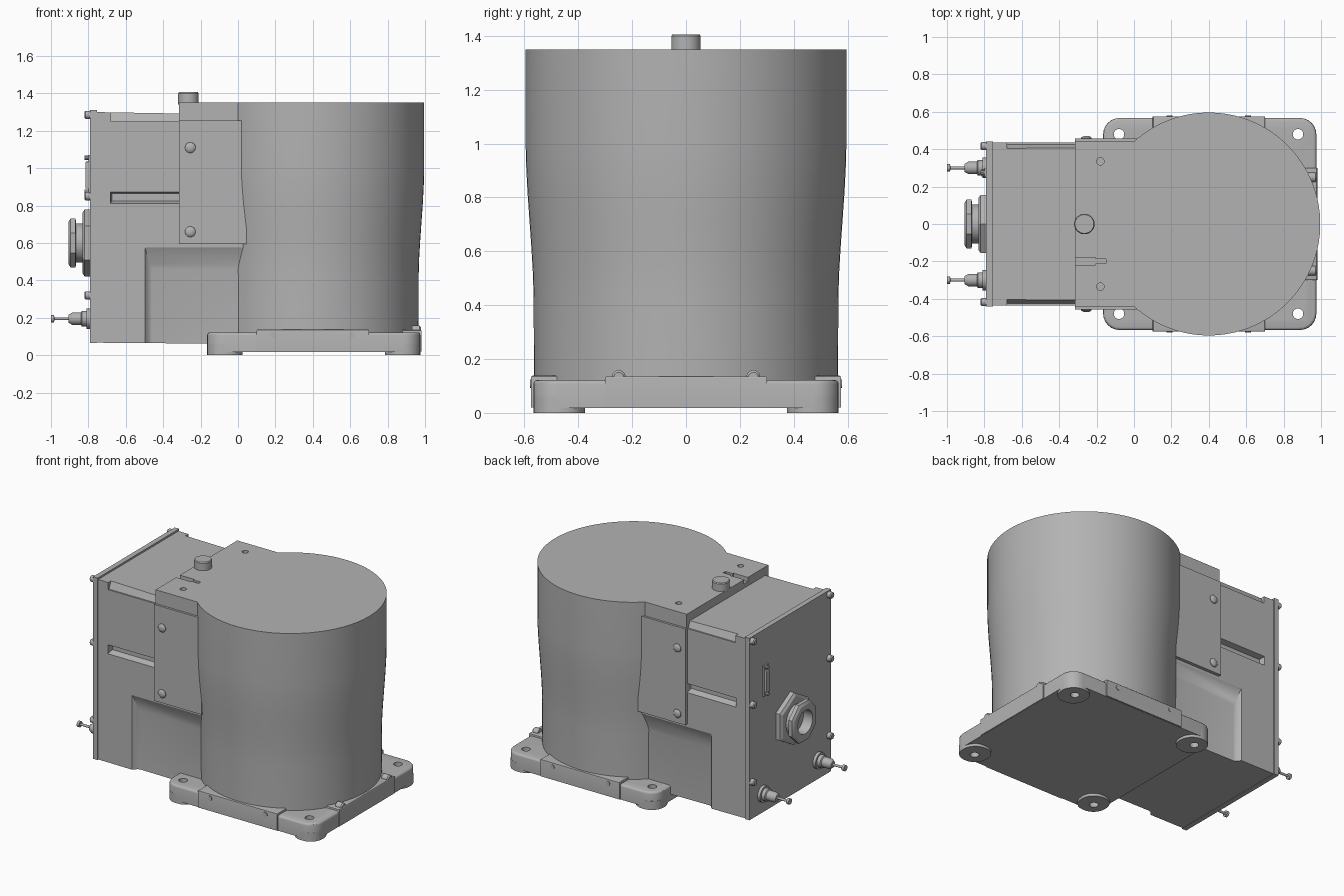
import bpy, bmesh, math
from mathutils import Matrix, Vector

if "Cube" in bpy.data.objects:
    bpy.data.objects.remove(bpy.data.objects["Cube"])

grey = bpy.data.materials.new("machine_grey")
grey.use_nodes = True
grey.diffuse_color = (0.45, 0.45, 0.45, 1)
grey.node_tree.nodes["Principled BSDF"].inputs["Base Color"].default_value = (0.45, 0.45, 0.45, 1)


def finish(name, bm):
    bmesh.ops.recalc_face_normals(bm, faces=bm.faces)
    me = bpy.data.meshes.new(name)
    bm.to_mesh(me)
    bm.free()
    me.materials.append(grey)
    ob = bpy.data.objects.new(name, me)
    bpy.context.collection.objects.link(ob)
    return ob


def loft(name, loops):
    """Skin a stack of equal-length point loops and cap both ends."""
    bm = bmesh.new()
    rows = [[bm.verts.new(p) for p in loop] for loop in loops]
    n = len(rows[0])
    for a, b in zip(rows, rows[1:]):
        for i in range(n):
            j = (i + 1) % n
            bm.faces.new((a[i], a[j], b[j], b[i]))
    bm.faces.new(rows[0])
    bm.faces.new(rows[-1])
    return finish(name, bm)


def box(name, x, y, z, upright=0, edge=0):
    """Box from ranges; upright rounds vertical edges, edge rounds the top rim."""
    bm = bmesh.new()
    size = Vector((x[1] - x[0], y[1] - y[0], z[1] - z[0]))
    mid = Vector((sum(x) / 2, sum(y) / 2, sum(z) / 2))
    bmesh.ops.create_cube(bm, size=1, matrix=Matrix.Translation(mid) @ Matrix.Diagonal((*size, 1)))
    if upright:
        es = [e for e in bm.edges if abs(e.verts[0].co.z - e.verts[1].co.z) > size.z / 2]
        bmesh.ops.bevel(bm, geom=es, offset=upright, segments=6, profile=0.5, affect='EDGES')
    if edge:
        es = [e for e in bm.edges if min(v.co.z for v in e.verts) > z[1] - 1e-4]
        bmesh.ops.bevel(bm, geom=es, offset=edge, segments=3, profile=0.5, affect='EDGES')
    return finish(name, bm)


def lathe(name, origin, axis, profile, sides=24):
    """Turned part: profile is (distance along axis, radius)."""
    rot = Vector(axis).to_track_quat('Z', 'Y')
    loops = []
    for d, r in profile:
        ring = [(2 * math.pi * (i + 0.5) / sides) for i in range(sides)]
        loops.append([Vector(origin) + rot @ Vector((r * math.cos(a), r * math.sin(a), d)) for a in ring])
    return loft(name, loops)


def combine(target, tool, op='DIFFERENCE'):
    m = target.modifiers.new("cut", 'BOOLEAN')
    m.operation, m.object, m.solver = op, tool, 'EXACT'
    bpy.context.view_layer.objects.active = target
    bpy.ops.object.modifier_apply(modifier=m.name)
    bpy.data.objects.remove(tool)


def span(s, a, b):
    return tuple(sorted((s * a, s * b)))


SIDES = (("right", -1), ("left", 1))
CX = 0.4

# Round column with a gentle flare, joined to the shoulder block
column = lathe("column", (CX, 0, 0), (0, 0, 1),
               [(0.03, 0.565), (0.42, 0.566), (0.52, 0.569), (0.62, 0.575), (0.72, 0.582),
                (0.82, 0.589), (0.92, 0.594), (1.0, 0.596), (1.35, 0.596)], 96)
shoulder = box("shoulder", (-0.315, 0.06), (-0.442, 0.442), (0.62, 1.35))
combine(column, shoulder, 'UNION')

# Locating holes and slot in the top
for name, s in SIDES:
    combine(column, lathe("hole", (-0.18, s * 0.335, 1.31), (0, 0, 1), [(0, 0.02), (0.1, 0.02)]))
combine(column, box("slot", (-0.4, -0.205), (-0.22, -0.18), (1.32, 1.4)))
combine(column, box("slot_end", (-0.22, -0.15), (-0.212, -0.188), (1.32, 1.4)))

# Top plug
lathe("top_plug", (-0.265, 0, 1.34), (0, 0, 1), [(0, 0.055), (0.06, 0.055), (0.066, 0.05)], 32)

# Rear housing with side grooves, softened lower recesses and trimmed top edges
shape = [(-0.77, 0.067), (0.1, 0.06), (0.1, 1.285), (-0.77, 1.3)]
housing = loft("rear_housing", [[(x, y, z) for x, z in shape] for y in (-0.435, 0.435)])


def frame(x0, x1, z0, z1, y):
    return [(x0, y, z0), (x1, y, z0), (x1, y, z1), (x0, y, z1)]


for name, s in SIDES:
    recess = loft("recess", [frame(-0.51, 0.3, -0.1, 0.6, s * 0.45),
                             frame(-0.495, 0.3, -0.1, 0.57, s * 0.432),
                             frame(-0.475, 0.3, -0.1, 0.49, s * 0.408),
                             frame(-0.46, 0.3, -0.1, 0.46, s * 0.402)])
    combine(housing, recess)
    combine(housing, loft("groove", [frame(-0.685, -0.2, 0.805, 0.875, s * 0.45),
                                     frame(-0.675, -0.2, 0.825, 0.865, s * 0.395)]))
    tri = [(0.395, 1.32), (0.45, 1.32), (0.45, 1.25), (0.425, 1.25)]
    combine(housing, loft("trim", [[(x, s * y, z) for y, z in tri] for x in (-0.68, 0.2)]))

# Rear cover plate and its screws
box("rear_plate", (-0.79, -0.755), (-0.442, 0.442), (0.065, 1.312))
for name, s in SIDES:
    for z in (1.285, 0.85, 0.32):
        lathe(f"{name}_plate_screw", (-0.785, s * 0.417, z), (-1, 0, 0),
              [(0, 0.022), (0.03, 0.022), (0.036, 0.016)], 16)

# Side covers with button-head bolts
for name, s in SIDES:
    box(f"{name}_side_cover", (-0.315, 0.045), span(s, 0.36, 0.457), (0.595, 1.255))
    for z in (1.11, 0.66):
        lathe(f"{name}_cover_bolt", (-0.255, s * 0.455, z), (0, s, 0),
              [(0, 0.029), (0.006, 0.028), (0.013, 0.02), (0.016, 0.01)], 20)

# Main connector: hex flange, neck and hollow hex nut
flange = lathe("connector_flange", (0, 0, 0.6), (-1, 0, 0),
               [(0.78, 0.18), (0.82, 0.18), (0.832, 0.16)], 6)
nut = lathe("connector_nut", (0, 0, 0.6), (-1, 0, 0),
            [(0.865, 0.125), (0.87, 0.142), (0.895, 0.142), (0.905, 0.125)], 8)
neck = lathe("connector_neck", (0, 0, 0.6), (-1, 0, 0), [(0.8, 0.105), (0.9, 0.105)], 32)
for part in (nut, neck):
    combine(part, lathe("bore", (0, 0, 0.6), (-1, 0, 0), [(0.835, 0.08), (1, 0.08)], 32))

# Small vertical socket with two jack screws
box("socket_plate", (-0.8, -0.785), (0.25, 0.3), (0.86, 1.07))
box("socket_shell", (-0.816, -0.79), (0.255, 0.295), (0.89, 1.035), 0, 0.006)
for z in (0.875, 1.055):
    lathe("jack_screw", (-0.785, 0.275, z), (-1, 0, 0), [(0, 0.012), (0.035, 0.012)], 10)

# Stepped air fittings with pins
for name, s in SIDES:
    lathe(f"{name}_air_fitting", (0, s * 0.3, 0.195), (-1, 0, 0),
          [(0.78, 0.055), (0.81, 0.055), (0.811, 0.042), (0.835, 0.042), (0.84, 0.034),
           (0.885, 0.034), (0.905, 0.022), (0.906, 0.008), (0.982, 0.008),
           (0.983, 0.02), (1.0, 0.02)], 20)

# Mounting base
base = box("base_slab", (-0.165, 0.975), (-0.567, 0.567), (0.018, 0.122), 0.09, 0.015)
holes = [(x, s * 0.48) for x in (-0.08, 0.877) for n, s in SIDES]
feet = []
for x, y in holes:
    s = 1 if y > 0 else -1
    rx = (-0.165, 0.025) if x < 0 else (0.785, 0.975)
    feet.append(box("foot", rx, span(s, 0.375, 0.567), (0, 0.06), 0.088))
for part in [base] + feet:
    for x, y in holes:
        combine(part, lathe("bolt_hole", (x, y, -0.1), (0, 0, 1), [(0, 0.028), (0.4, 0.028)]))

# Raised skirts between the feet, with screws
for name, s in SIDES:
    box(f"{name}_skirt", (0.1, 0.7), span(s, 0.4, 0.575), (0.02, 0.138), 0, 0.006)
    for x in (0.19, 0.61):
        lathe(f"{name}_skirt_screw", (x, s * 0.57, 0.108), (0, s, 0), [(0, 0.016), (0.009, 0.016)], 16)
    lathe("end_screw", (0.93, s * 0.25, 0.133), (1, 0, 0), [(0, 0.026), (0.04, 0.026), (0.048, 0.018)], 16)
box("end_skirt", (0.7, 0.98), (-0.3, 0.3), (0.02, 0.136), 0, 0.006)

# Smooth round parts while keeping crisp edges
bpy.ops.object.select_all(action='DESELECT')
for ob in bpy.context.scene.objects:
    if ob.type == 'MESH' and grey.name in ob.data.materials:
        ob.select_set(True)
        bpy.context.view_layer.objects.active = ob
bpy.ops.object.shade_smooth_by_angle(angle=math.radians(30))
